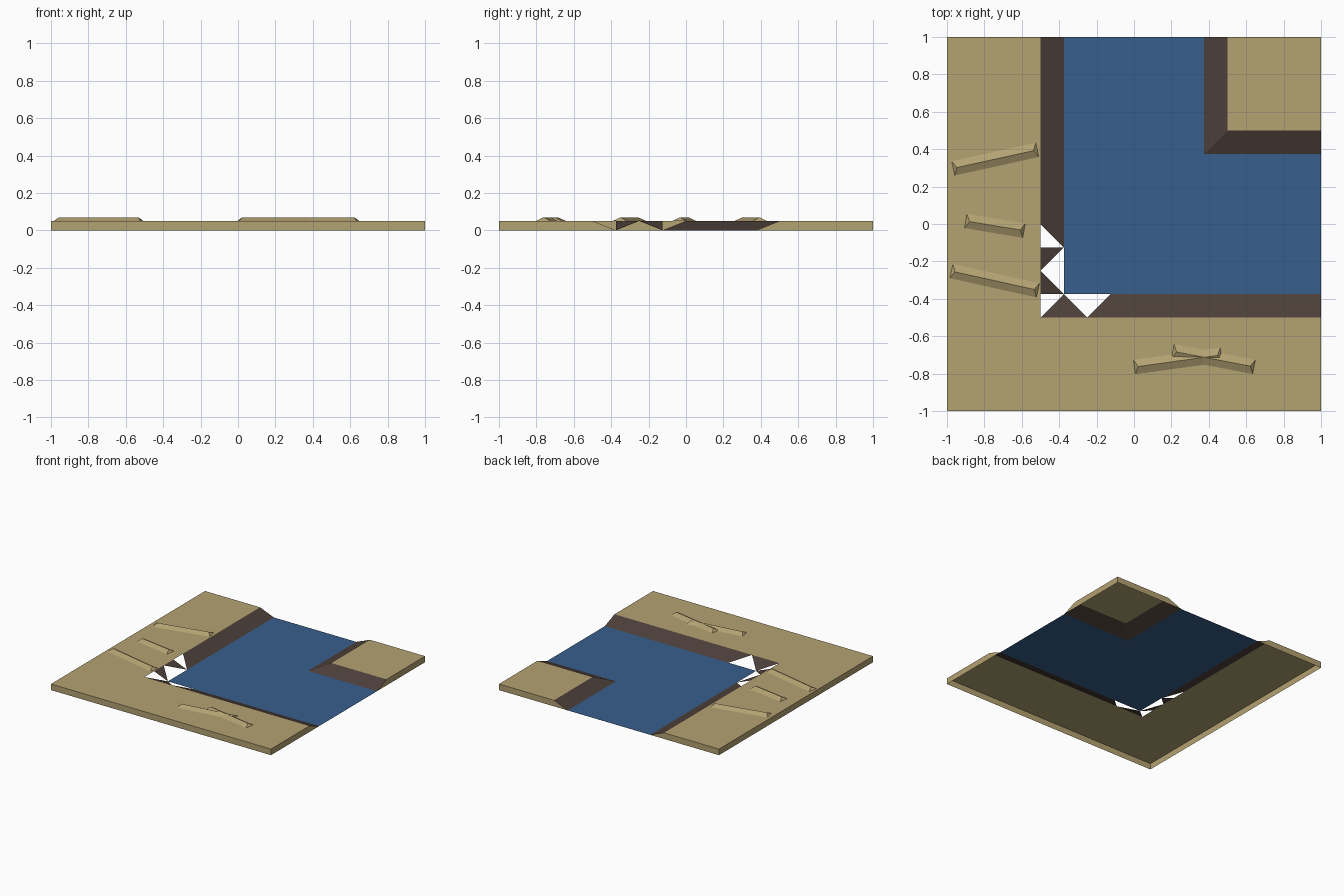
import bpy
import bmesh
from mathutils import Vector

cube = bpy.data.objects.get("Cube")
if cube:
    bpy.data.objects.remove(cube, do_unlink=True)

TOP = 0.05      # height of the dry ground
RIDGE = 0.07    # height of the sand ridges
EDGE = 0.5      # upper edge of the banks
FOOT = 0.375    # lower edge of the banks, at the water


def make_material(name, rgb):
    mat = bpy.data.materials.new(name)
    mat.use_nodes = True
    mat.diffuse_color = (*rgb, 1)
    mat.node_tree.nodes["Principled BSDF"].inputs["Base Color"].default_value = (*rgb, 1)
    return mat


sand = make_material("sand", (0.455, 0.36, 0.168))
earth = make_material("dark earth", (0.073, 0.05, 0.041))
blue = make_material("water blue", (0.04, 0.114, 0.27))


def make_part(name, polygons, mat):
    """Flat-faced object from a few polygons with shared corners merged."""
    bm = bmesh.new()
    for points in polygons:
        bm.faces.new([bm.verts.new(p) for p in points])
    bmesh.ops.remove_doubles(bm, verts=bm.verts, dist=1e-5)
    mesh = bpy.data.meshes.new(name)
    bm.to_mesh(mesh)
    bm.free()
    mesh.materials.append(mat)
    obj = bpy.data.objects.new(name, mesh)
    bpy.context.collection.objects.link(obj)
    return obj


def flat(points, z):
    return [(x, y, z) for x, y in points]


def high(x, y):
    return (x, y, TOP)


def low(x, y):
    return (x, y, 0)


# Water surface, an L around the raised corner
make_part("water", [
    flat([(-FOOT, -FOOT), (1, -FOOT), (1, FOOT), (-FOOT, FOOT)], 0),
    flat([(-FOOT, FOOT), (FOOT, FOOT), (FOOT, 1), (-FOOT, 1)], 0),
], blue)

# Main shore: top and outer walls, open underneath
make_part("shore", [
    flat([(-1, -1), (1, -1), (1, -EDGE), (-EDGE, -EDGE)], TOP),
    flat([(-1, -1), (-EDGE, -EDGE), (-EDGE, 1), (-1, 1)], TOP),
    [low(-1, -1), low(1, -1), high(1, -1), high(-1, -1)],
    [low(-1, 1), low(-1, -1), high(-1, -1), high(-1, 1)],
    [low(1, -1), low(1, -FOOT), high(1, -EDGE), high(1, -1)],
    [low(-FOOT, 1), low(-1, 1), high(-1, 1), high(-EDGE, 1)],
], sand)

# Raised corner: top and outer walls
make_part("corner_ground", [
    flat([(EDGE, EDGE), (1, EDGE), (1, 1), (EDGE, 1)], TOP),
    [low(1, FOOT), low(1, 1), high(1, 1), high(1, EDGE)],
    [low(1, 1), low(FOOT, 1), high(EDGE, 1), high(1, 1)],
], sand)

# Sloping bank of the raised corner
make_part("corner_bank", [
    [low(FOOT, FOOT), low(1, FOOT), high(1, EDGE), high(EDGE, EDGE)],
    [low(FOOT, 1), low(FOOT, FOOT), high(EDGE, EDGE), high(EDGE, 1)],
], earth)

# Sloping banks of the shore, broken into triangles near the bend
make_part("left_bank", [
    [high(-EDGE, 0), low(-FOOT, -0.125), low(-FOOT, 1), high(-EDGE, 1)],
    [high(-EDGE, -0.25), low(-FOOT, -0.125), high(-EDGE, -0.125)],
    [high(-EDGE, -FOOT), low(-FOOT, -FOOT), high(-EDGE, -0.25)],
], earth)
make_part("front_bank", [
    [high(-0.25, -EDGE), high(1, -EDGE), low(1, -FOOT), low(-0.125, -FOOT)],
    [high(-EDGE, -EDGE), high(-0.25, -EDGE), low(-FOOT, -FOOT)],
], earth)


def make_ridge(name, start, end, half_width=0.039, overhang=0.02):
    """Hipped ridge of sand whose crest runs from start to end."""
    a, b = Vector((*start, RIDGE)), Vector((*end, RIDGE))
    along = (b - a).normalized()
    side = Vector((-along.y, along.x, 0)) * half_width
    drop = Vector((0, 0, TOP - RIDGE))
    a0, b0 = a - along * overhang + drop, b + along * overhang + drop
    make_part(name, [
        [a0 - side, b0 - side, b, a],
        [b0 + side, a0 + side, a, b],
        [a0 + side, a0 - side, a],
        [b0 - side, b0 + side, b],
    ], sand)


# Sand ridges
make_ridge("left_ridge_back", (-0.947, 0.302), (-0.537, 0.392))
make_ridge("left_ridge_middle", (-0.88, 0.013), (-0.608, -0.032))
make_ridge("left_ridge_front", (-0.957, -0.256), (-0.533, -0.35))
make_ridge("front_ridge_long", (0.022, -0.762), (0.447, -0.703))
make_ridge("front_ridge_cross", (0.227, -0.684), (0.622, -0.76))
